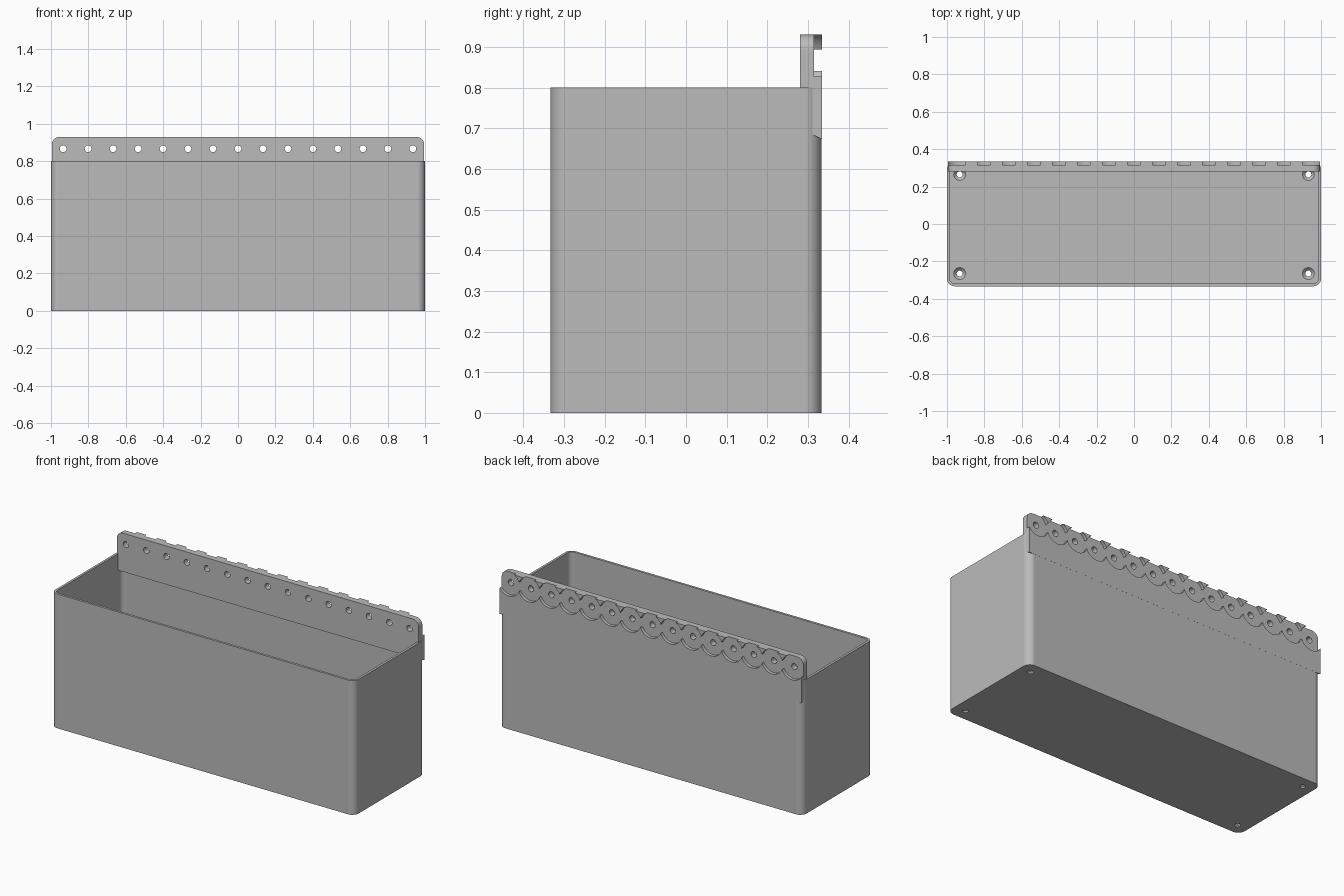
import bpy, bmesh, math
from mathutils import Matrix

cube = bpy.data.objects.get("Cube")
if cube:
    bpy.data.objects.remove(cube, do_unlink=True)

grey = bpy.data.materials.new("plain grey")
grey.use_nodes = True
colour = (0.5, 0.5, 0.5, 1)
grey.diffuse_color = colour
grey.node_tree.nodes["Principled BSDF"].inputs["Base Color"].default_value = colour

HOLES = 15
HOLE_Z = 0.867
hole_xs = [-0.935 + i * 1.87 / (HOLES - 1) for i in range(HOLES)]


def finish(bm, name):
    bmesh.ops.recalc_face_normals(bm, faces=bm.faces)
    mesh = bpy.data.meshes.new(name)
    bm.to_mesh(mesh)
    bm.free()
    mesh.materials.append(grey)
    ob = bpy.data.objects.new(name, mesh)
    bpy.context.collection.objects.link(ob)
    return ob


def arc(cx, cy, r, start, steps=10):
    return [(cx + r * math.cos(a), cy + r * math.sin(a))
            for a in (start + math.pi / 2 * i / steps for i in range(steps + 1))]


def rounded_box(name, hx, hy, r, z0, z1):
    pts = []
    for k, (sx, sy) in enumerate([(1, 1), (-1, 1), (-1, -1), (1, -1)]):
        pts += arc(sx * (hx - r), sy * (hy - r), r, k * math.pi / 2)
    bm = bmesh.new()
    face = bm.faces.new([bm.verts.new((x, y, z0)) for x, y in pts])
    ext = bmesh.ops.extrude_face_region(bm, geom=[face])["geom"]
    bmesh.ops.translate(bm, vec=(0, 0, z1 - z0),
                        verts=[v for v in ext if isinstance(v, bmesh.types.BMVert)])
    return finish(bm, name)


def cones(name, centres, r1, r2, depth, turn=Matrix(), sides=32):
    bm = bmesh.new()
    for c in centres:
        bmesh.ops.create_cone(bm, cap_ends=True, segments=sides, radius1=r1,
                              radius2=r2, depth=depth,
                              matrix=Matrix.Translation(c) @ turn)
    return finish(bm, name)


def combine(ob, tool, operation):
    mod = ob.modifiers.new("join", "BOOLEAN")
    mod.operation = operation
    mod.solver = "EXACT"
    mod.object = tool
    bpy.context.view_layer.update()
    done = ob.evaluated_get(bpy.context.evaluated_depsgraph_get())
    mesh = bpy.data.meshes.new_from_object(done)
    ob.modifiers.clear()
    ob.data = mesh
    bpy.data.objects.remove(tool, do_unlink=True)


# Open bin with rounded upright corners
bin_body = rounded_box("wall_bin", 1.0, 0.333, 0.042, 0, 0.8)
combine(bin_body, rounded_box("cavity", 0.986, 0.319, 0.028, 0.025, 0.9), "DIFFERENCE")

# Mounting plate with rounded top corners and a sloping lower edge
LOW, FRONT, BACK = 0.7, 0.28, 0.334
outline = [(-0.995, LOW), (0.995, LOW)]
outline += arc(0.955, 0.89, 0.04, 0) + arc(-0.955, 0.89, 0.04, math.pi / 2)
bm = bmesh.new()
face = bm.faces.new([bm.verts.new((x, FRONT, z)) for x, z in outline])
ext = bmesh.ops.extrude_face_region(bm, geom=[face])["geom"]
for v in ext:
    if isinstance(v, bmesh.types.BMVert):
        v.co.y = BACK
        if v.co.z < LOW + 0.001:
            v.co.z -= 0.027
combine(bin_body, finish(bm, "mounting_plate"), "UNION")

# Overlapping round pockets on the back of the plate, then the holes
sideways = Matrix.Rotation(math.pi / 2, 4, "X")
for first in (0, 1):
    spots = [(x, 0.365, HOLE_Z) for x in hole_xs[first::2]]
    combine(bin_body, cones("pockets", spots, 0.072, 0.072, 0.1, sideways, 48), "DIFFERENCE")
spots = [(x, 0.3, HOLE_Z) for x in hole_xs]
combine(bin_body, cones("holes", spots, 0.018, 0.018, 0.2, sideways, 24), "DIFFERENCE")

# Countersunk screw holes in the floor
corners = [(sx * 0.932, sy * 0.265) for sx in (-1, 1) for sy in (-1, 1)]
combine(bin_body, cones("floor_holes", [(x, y, 0) for x, y in corners],
                        0.016, 0.016, 0.1), "DIFFERENCE")
combine(bin_body, cones("countersinks", [(x, y, 0.018) for x, y in corners],
                        0.016, 0.034, 0.018), "DIFFERENCE")

# Smooth rounded corners, crisp edges elsewhere
bpy.ops.object.select_all(action="DESELECT")
bin_body.select_set(True)
bpy.context.view_layer.objects.active = bin_body
bpy.ops.object.shade_smooth_by_angle(angle=math.radians(30))
weighted = bin_body.modifiers.new("even shading", "WEIGHTED_NORMAL")
weighted.keep_sharp = True
